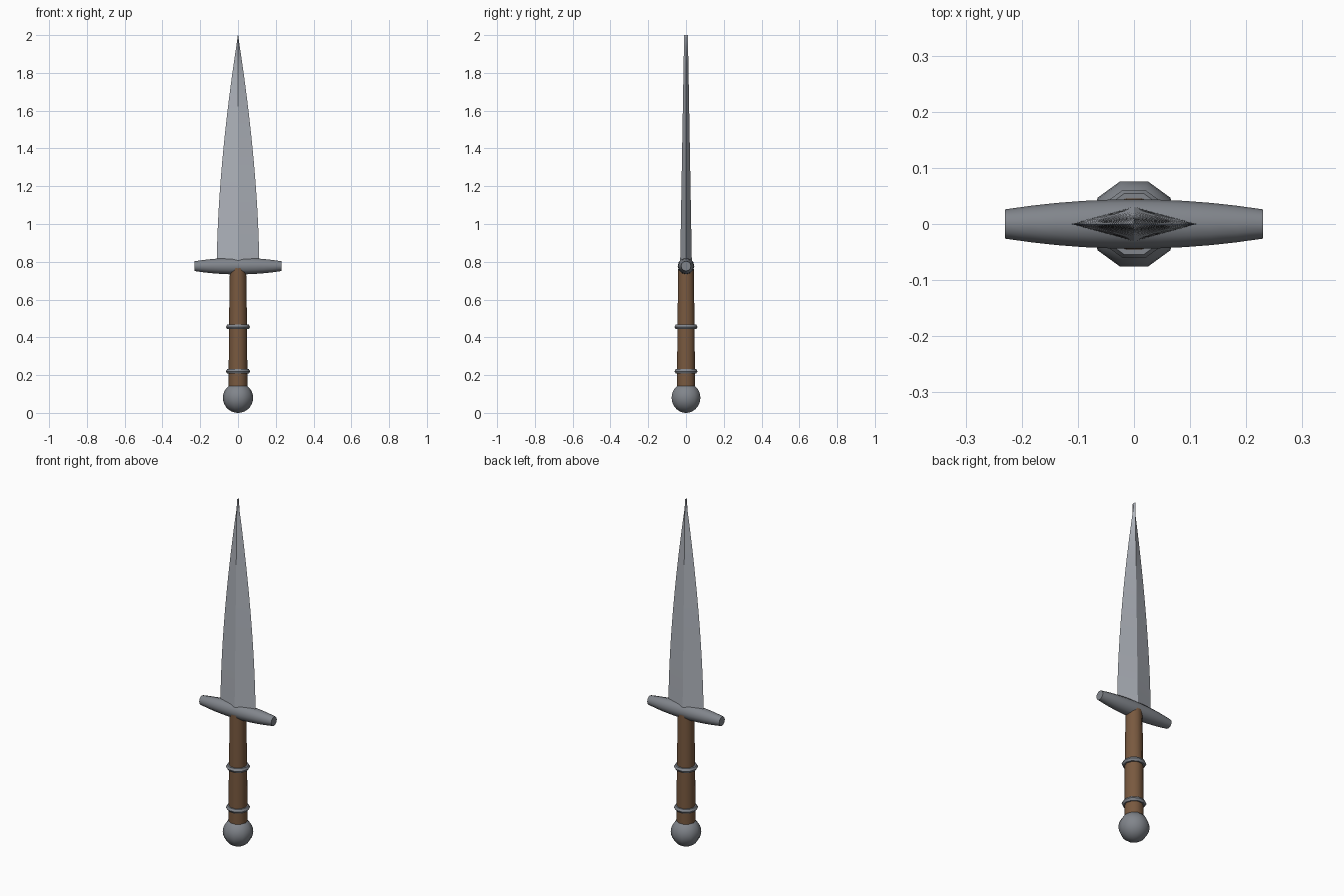
import bpy, bmesh
from math import cos, sin, tau, pi, radians, sqrt

if "Cube" in bpy.data.objects:
    bpy.data.objects.remove(bpy.data.objects["Cube"])


def material(name, rgb):
    m = bpy.data.materials.new(name)
    m.diffuse_color = (*rgb, 1)
    m.use_nodes = True
    m.node_tree.nodes["Principled BSDF"].inputs["Base Color"].default_value = m.diffuse_color
    return m


wood = material("brown_wood", (0.19, 0.1, 0.05))
dark_steel = material("dark_steel", (0.22, 0.235, 0.26))
steel = material("steel", (0.42, 0.445, 0.49))


def loft(name, rings, mat, angle=40, closed=False):
    """Skin a stack of equal-length point rings; cap the ends or close the loop."""
    bm = bmesh.new()
    loops = [[bm.verts.new(p) for p in ring] for ring in rings]
    n = len(loops[0])
    pairs = list(zip(loops, loops[1:]))
    if closed:
        pairs.append((loops[-1], loops[0]))
    else:
        bm.faces.new(loops[0])
        bm.faces.new(loops[-1])
    for a, b in pairs:
        for i in range(n):
            j = (i + 1) % n
            bm.faces.new((a[i], a[j], b[j], b[i]))
    bmesh.ops.recalc_face_normals(bm, faces=bm.faces)
    mesh = bpy.data.meshes.new(name)
    bm.to_mesh(mesh)
    bm.free()
    mesh.materials.append(mat)
    ob = bpy.data.objects.new(name, mesh)
    bpy.context.collection.objects.link(ob)
    bpy.ops.object.select_all(action='DESELECT')
    ob.select_set(True)
    bpy.context.view_layer.objects.active = ob
    bpy.ops.object.shade_smooth_by_angle(angle=radians(angle))
    return ob


def circle(r, z, n):
    return [(r * cos(tau * i / n), r * sin(tau * i / n), z) for i in range(n)]


# Pommel: ten-sided ball
R, steps = 0.08, 14
loft("pommel", [circle(max(R * sin(pi * k / steps), 0.002), R - R * cos(pi * k / steps), 10)
                for k in range(steps + 1)], dark_steel)

# Grip: slightly tapered handle
loft("grip", [circle(0.05, 0.1, 10), circle(0.048, 0.45, 10), circle(0.043, 0.77, 10)], wood)

# Two rings around the grip
for name, z in (("lower_grip_ring", 0.22), ("upper_grip_ring", 0.455)):
    loft(name, [circle(0.05 + 0.014 * cos(tau * k / 6), z + 0.014 * sin(tau * k / 6), 10)
                for k in range(6)], dark_steel, closed=True)

# Crossguard: barrel lying along x
guard = loft("crossguard", [circle(0.044 - 0.018 * (k / 5) ** 2, 0.23 * k / 5, 12)
                            for k in range(-5, 6)], dark_steel)
guard.rotation_euler = (0, pi / 2, 0)
guard.location.z = 0.777

# Blade: diamond section narrowing along a curve to the tip
rings = []
for k in range(41):
    t = k / 40
    w = max(0.112 * (1 - t ** 1.7), 0.001)
    d = 0.031 - 0.021 * t
    z = 0.79 + 1.21 * t
    rings.append([(w, 0, z), (0, d, z), (-w, 0, z), (0, -d, z)])
loft("blade", rings, steel, angle=28)
